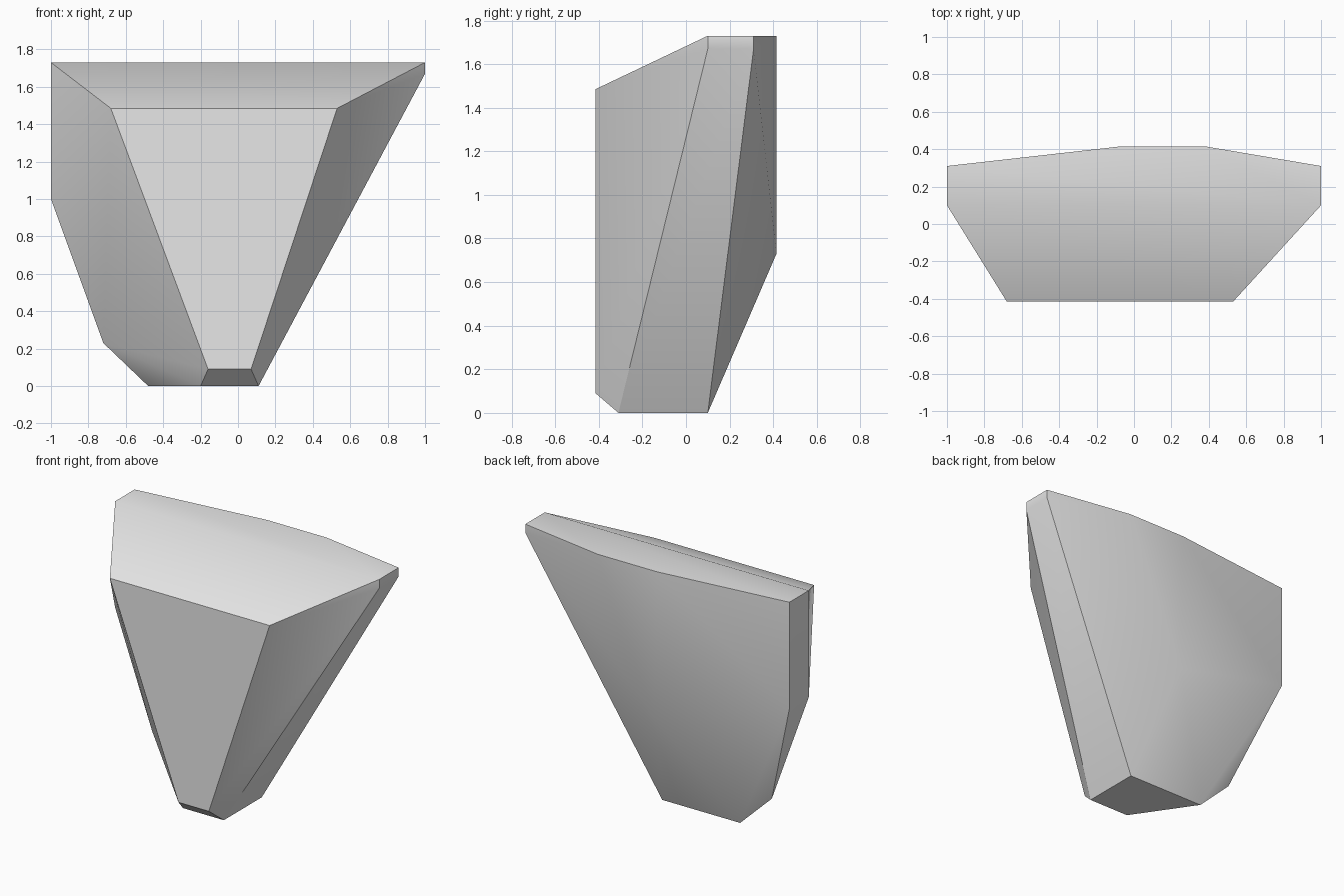
import bpy
import bmesh
import math

cube = bpy.data.objects.get("Cube")
if cube:
    bpy.data.objects.remove(cube, do_unlink=True)

# Plain grey stone
stone = bpy.data.materials.new("grey_stone")
stone.use_nodes = True
grey = (0.8, 0.8, 0.8, 1.0)
stone.diffuse_color = grey
stone.node_tree.nodes["Principled BSDF"].inputs["Base Color"].default_value = grey

# Main levels of the chipped block
TOP, FRONT, BACK = 1.73, -0.415, 0.415
MID, REAR, LOW = 0.10, 0.31, -0.31

corners = [
    # flat front facet
    (-0.68, FRONT, 1.485), (0.53, FRONT, 1.485),
    (0.07, FRONT, 0.09), (-0.16, FRONT, 0.09),
    # foot
    (-0.20, LOW, 0), (0.11, LOW, 0), (0.11, MID, 0), (-0.48, MID, 0),
    # chipped lower right corner
    (-0.72, MID, 0.23),
    # back ridge
    (-0.07, BACK, TOP), (0.38, BACK, TOP), (-0.05, BACK, 0.73),
]
# Vertical end facets: tall on the right, a thin sliver on the left
for x, bottom in ((-1, 1.0), (1, 1.67)):
    for y in (MID, REAR):
        corners += [(x, y, bottom), (x, y, TOP)]

# Wrap the corners in a faceted hull
bm = bmesh.new()
for co in corners:
    bm.verts.new(co)
bmesh.ops.convex_hull(bm, input=bm.verts[:])
bmesh.ops.dissolve_limit(bm, angle_limit=math.radians(0.5),
                         verts=bm.verts[:], edges=bm.edges[:])
bmesh.ops.recalc_face_normals(bm, faces=bm.faces[:])
mesh = bpy.data.meshes.new("rock_shard")
bm.to_mesh(mesh)
bm.free()
mesh.materials.append(stone)

rock = bpy.data.objects.new("rock_shard", mesh)
bpy.context.collection.objects.link(rock)

# Soft shading across shallow creases only
bpy.ops.object.select_all(action="DESELECT")
rock.select_set(True)
bpy.context.view_layer.objects.active = rock
bpy.ops.object.shade_smooth_by_angle(angle=math.radians(30))
